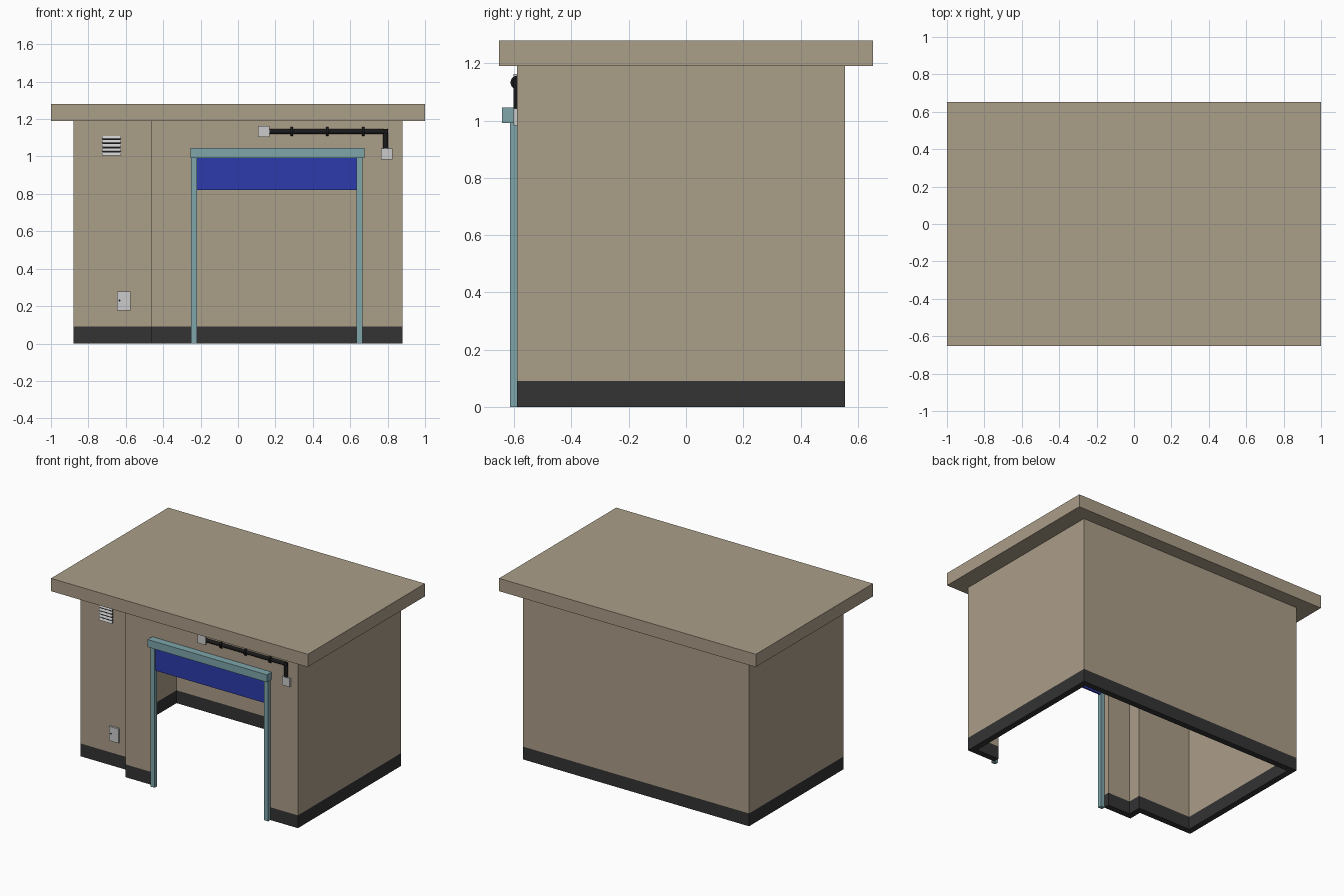
import bpy, bmesh, math
from mathutils import Vector

if "Cube" in bpy.data.objects:
    bpy.data.objects.remove(bpy.data.objects["Cube"])


def material(name, r, g, b):
    m = bpy.data.materials.new(name)
    m.diffuse_color = (r, g, b, 1)
    m.use_nodes = True
    m.node_tree.nodes["Principled BSDF"].inputs["Base Color"].default_value = m.diffuse_color
    return m


RENDER = material("render", 0.41, 0.342, 0.25)
DARK = material("dark", 0.033, 0.033, 0.033)
BLACK = material("black", 0.01, 0.01, 0.01)
TEAL = material("teal", 0.209, 0.38, 0.41)
BLUE = material("blue", 0.025, 0.044, 0.41)


def finish(name, bm, mat=None):
    bmesh.ops.recalc_face_normals(bm, faces=bm.faces)
    me = bpy.data.meshes.new(name)
    bm.to_mesh(me)
    bm.free()
    ob = bpy.data.objects.new(name, me)
    bpy.context.collection.objects.link(ob)
    if mat:
        me.materials.append(mat)
    return ob


def prism(name, plan, z0, z1, mat=None):
    bm = bmesh.new()
    face = bm.faces.new([bm.verts.new((x, y, z0)) for x, y in plan])
    up = bmesh.ops.extrude_face_region(bm, geom=[face])["geom"]
    verts = [v for v in up if isinstance(v, bmesh.types.BMVert)]
    bmesh.ops.translate(bm, verts=verts, vec=(0, 0, z1 - z0))
    return finish(name, bm, mat)


def box(name, x0, x1, y0, y1, z0, z1, mat=None):
    return prism(name, [(x0, y0), (x1, y0), (x1, y1), (x0, y1)], z0, z1, mat)


def tube(name, a, b, radius, mat):
    a, b = Vector(a), Vector(b)
    bm = bmesh.new()
    bmesh.ops.create_cone(bm, cap_ends=True, segments=16, radius1=radius,
                          radius2=radius, depth=(b - a).length)
    rot = (b - a).to_track_quat('Z', 'Y').to_matrix()
    bmesh.ops.rotate(bm, verts=bm.verts, matrix=rot)
    bmesh.ops.translate(bm, verts=bm.verts, vec=(a + b) / 2)
    return finish(name, bm, mat)


def cut(ob, *cutters):
    for c in cutters:
        c.hide_render = True
        c.hide_viewport = True
        c.display_type = 'WIRE'
        m = ob.modifiers.new("cut", 'BOOLEAN')
        m.operation, m.solver, m.object = 'DIFFERENCE', 'EXACT', c


# Hollow shell: stepped plan, open at the bottom, with a doorway
F, S, B, T = -.59, -.496, .555, .042   # front, recessed front, back, thickness
OUTER = [(-.88, S), (-.465, S), (-.465, F), (.88, F), (.88, B), (-.88, B)]
INNER = [(-.88 + T, S + T), (-.465 + T, S + T), (-.465 + T, F + T),
         (.88 - T, F + T), (.88 - T, B - T), (-.88 + T, B - T)]
room = prism("room_cutter", INNER, -.2, 1.4)
door = box("door_cutter", -.248, .663, -.7, -.5, -.2, 1.0)
cut(prism("walls", OUTER, .09, 1.19, RENDER), room, door)
cut(prism("plinth", OUTER, 0, .09, DARK), room, door)
box("roof_slab", -1, 1, -.652, .652, 1.19, 1.28, RENDER)

# Roller door: two guide posts, header and half-raised curtain
for side, x in (("left", -.25), ("right", .634)):
    box(f"door_post_{side}", x, x + .031, -.615, -.588, 0, .995, TEAL)
box("door_header", -.255, .675, -.642, -.588, .992, 1.045, TEAL)
box("door_curtain", -.225, .64, -.603, -.591, .82, .995, BLUE)

# Louvred vent on the recessed wall
box("vent_back", -.725, -.627, S - .004, S + .01, 1.005, 1.11, BLACK)
for i in range(5):
    slat = box(f"vent_slat_{i}", -.728, -.625, -.002, .002, -.008, .008)
    slat.location = (0, S - .009, 1.0125 + i * .0225)
    slat.rotation_euler.x = math.radians(-25)

# Small meter box with a keyhole
box("meter_box", -.648, -.575, S - .013, S + .002, .177, .278)
tube("meter_lock", (-.633, S - .012, .23), (-.633, S - .016, .23), .005, BLACK)

# Conduit with junction boxes and clamps
box("junction_box_upper", .108, .168, -.603, -.588, 1.103, 1.163)
box("junction_box_lower", .765, .825, -.603, -.588, .983, 1.043)
PY, PZ, PX, R = -.589, 1.133, .789, .014
tube("conduit_horizontal", (.16, PY, PZ), (PX + R, PY, PZ), R, BLACK)
tube("conduit_vertical", (PX, PY, PZ + R), (PX, PY, 1.04), R, BLACK)
for i, x in enumerate((.287, .477, .669)):
    tube(f"conduit_clamp_{i}", (x - .006, PY, PZ), (x + .006, PY, PZ), .024, BLACK)
for ob in bpy.data.objects:
    if ob.name.startswith("conduit"):
        bpy.ops.object.select_all(action='DESELECT')
        ob.select_set(True)
        bpy.context.view_layer.objects.active = ob
        bpy.ops.object.shade_smooth_by_angle(angle=math.radians(35))
